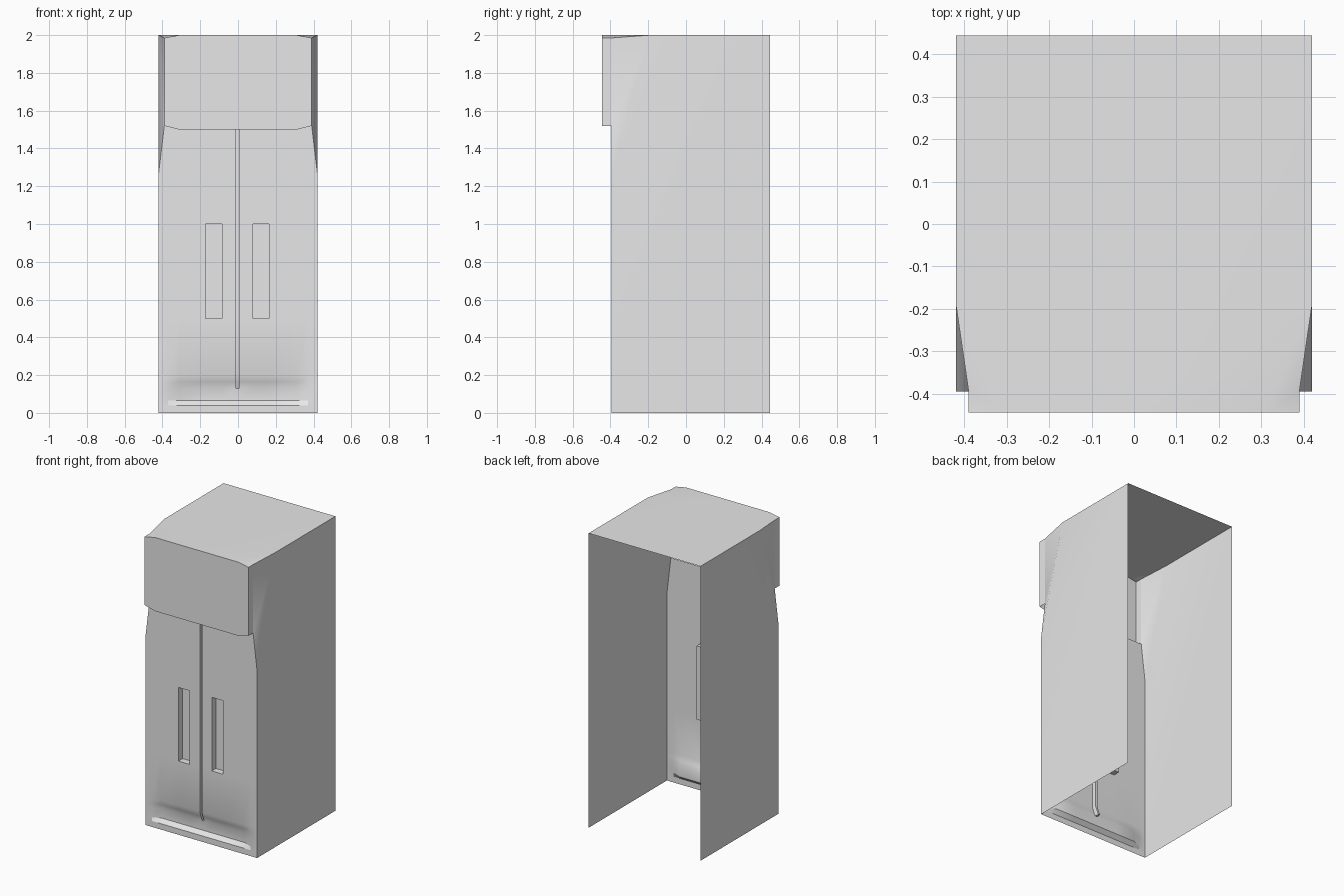
import bpy, bmesh

cube = bpy.data.objects.get("Cube")
if cube:
    bpy.data.objects.remove(cube, do_unlink=True)

# Main dimensions
W, NECK = 0.42, 0.39            # half widths of the body and the upper door
BACK, FACE, BULGE = 0.445, -0.395, -0.445
TOP, DROP = 2.0, 1.985          # roof height and drooping corner height
SHOULDER, SEAM_TOP, BEND = 1.52, 1.5, 1.27
RELIEF = 0.31                   # where the rounded door corners start

grey = bpy.data.materials.new("plain_grey")
grey.use_nodes = True
grey.diffuse_color = (0.8, 0.8, 0.8, 1)
bsdf = next(n for n in grey.node_tree.nodes if n.type == 'BSDF_PRINCIPLED')
bsdf.inputs["Base Color"].default_value = (0.8, 0.8, 0.8, 1)


def finish(name, bm, mirror=False):
    bmesh.ops.recalc_face_normals(bm, faces=bm.faces)
    mesh = bpy.data.meshes.new(name)
    bm.to_mesh(mesh)
    bm.free()
    mesh.materials.append(grey)
    ob = bpy.data.objects.new(name, mesh)
    bpy.context.collection.objects.link(ob)
    if mirror:
        ob.modifiers.new("Mirror", 'MIRROR')
    bpy.ops.object.select_all(action='DESELECT')
    ob.select_set(True)
    bpy.context.view_layer.objects.active = ob
    bpy.ops.object.shade_smooth_by_angle(angle=0.5)
    return ob


def sheet(name, polygons, outward, mirror=False):
    """Open sheet from polygons, turned so its first face looks outward."""
    bm = bmesh.new()
    for poly in polygons:
        bm.faces.new([bm.verts.new(p) for p in poly])
    bmesh.ops.remove_doubles(bm, verts=bm.verts, dist=0.0005)
    ob = finish(name, bm, mirror)
    axis, sign = outward
    if ob.data.polygons[0].normal[axis] * sign < 0:
        ob.data.flip_normals()
    return ob


# Side walls, pinched in at the upper front corner
pinch_top = (W, -0.19, TOP)
bend = (W, FACE, BEND)
neck_low, neck_high = (NECK, FACE, SHOULDER), (NECK, FACE, DROP)
sheet("side_walls", [
    [(W, BACK, 0), (W, BACK, TOP), pinch_top, bend, (W, FACE, 0)],
    [bend, pinch_top, neck_low],
    [pinch_top, neck_high, neck_low],
], (0, 1), mirror=True)

# Roof with drooping front corners
sheet("roof", [
    [(0, BACK, TOP), (W, BACK, TOP), pinch_top, (RELIEF, BULGE, TOP), (0, BULGE, TOP)],
    [pinch_top, neck_high, (RELIEF, BULGE, TOP)],
    [neck_high, (NECK, BULGE, DROP), (RELIEF, BULGE, TOP)],
], (2, 1), mirror=True)

# Projecting upper door and its side returns, open underneath
sheet("upper_door", [
    [(0, BULGE, SEAM_TOP), (RELIEF, BULGE, SEAM_TOP), (RELIEF, BULGE, TOP), (0, BULGE, TOP)],
    [(RELIEF, BULGE, SEAM_TOP), (NECK, BULGE, SHOULDER), (NECK, BULGE, DROP), (RELIEF, BULGE, TOP)],
    [(NECK, BULGE, SHOULDER), neck_low, neck_high, (NECK, BULGE, DROP)],
], (1, -1), mirror=True)

# Lower double door: a grid with a shallow toe recess along the foot
GAP, IN, OUT, MID = 0.0075, 0.083, 0.168, -0.003
half = [GAP, IN, OUT, 0.31, 0.37, W]
xs = [-x for x in reversed(half)] + half
zs = [0, 0.04, 0.065, 0.13, 0.165, 0.2, 0.5, 1.0, BEND, SEAM_TOP, SHOULDER]
toe_depth = {0.065: 0.026, 0.13: 0.026, 0.165: 0.012}


def door_point(x, z):
    pinch = max(0, (z - BEND) / (SHOULDER - BEND)) * (W - NECK)
    px = x * (W - pinch) / W if abs(x) > OUT else x + MID
    depth = toe_depth.get(z, 0) if abs(x) <= RELIEF else 0
    return (px, FACE + depth, z)


bm = bmesh.new()
grid = [[bm.verts.new(door_point(x, z)) for x in xs] for z in zs]
seam, grips = [], []
for j in range(len(zs) - 1):
    for i in range(len(xs) - 1):
        f = bm.faces.new((grid[j][i], grid[j][i + 1], grid[j + 1][i + 1], grid[j + 1][i]))
        cx, cz = (xs[i] + xs[i + 1]) / 2, (zs[j] + zs[j + 1]) / 2
        if abs(cx) < GAP and 0.13 < cz < SEAM_TOP:
            seam.append(f)
        elif IN < abs(cx) < OUT and 0.5 < cz < 1.0:
            grips.append(f)

# Sunken centre seam and the two hand grips
for faces, depth in ((seam, 0.03), (grips, 0.045)):
    made = bmesh.ops.extrude_face_region(bm, geom=faces)["geom"]
    bmesh.ops.translate(bm, vec=(0, depth, 0),
                        verts=[v for v in made if isinstance(v, bmesh.types.BMVert)])
    bmesh.ops.delete(bm, geom=faces, context='FACES_ONLY')
doors = finish("lower_doors", bm)
if doors.data.polygons[0].normal.y > 0:
    doors.data.flip_normals()
